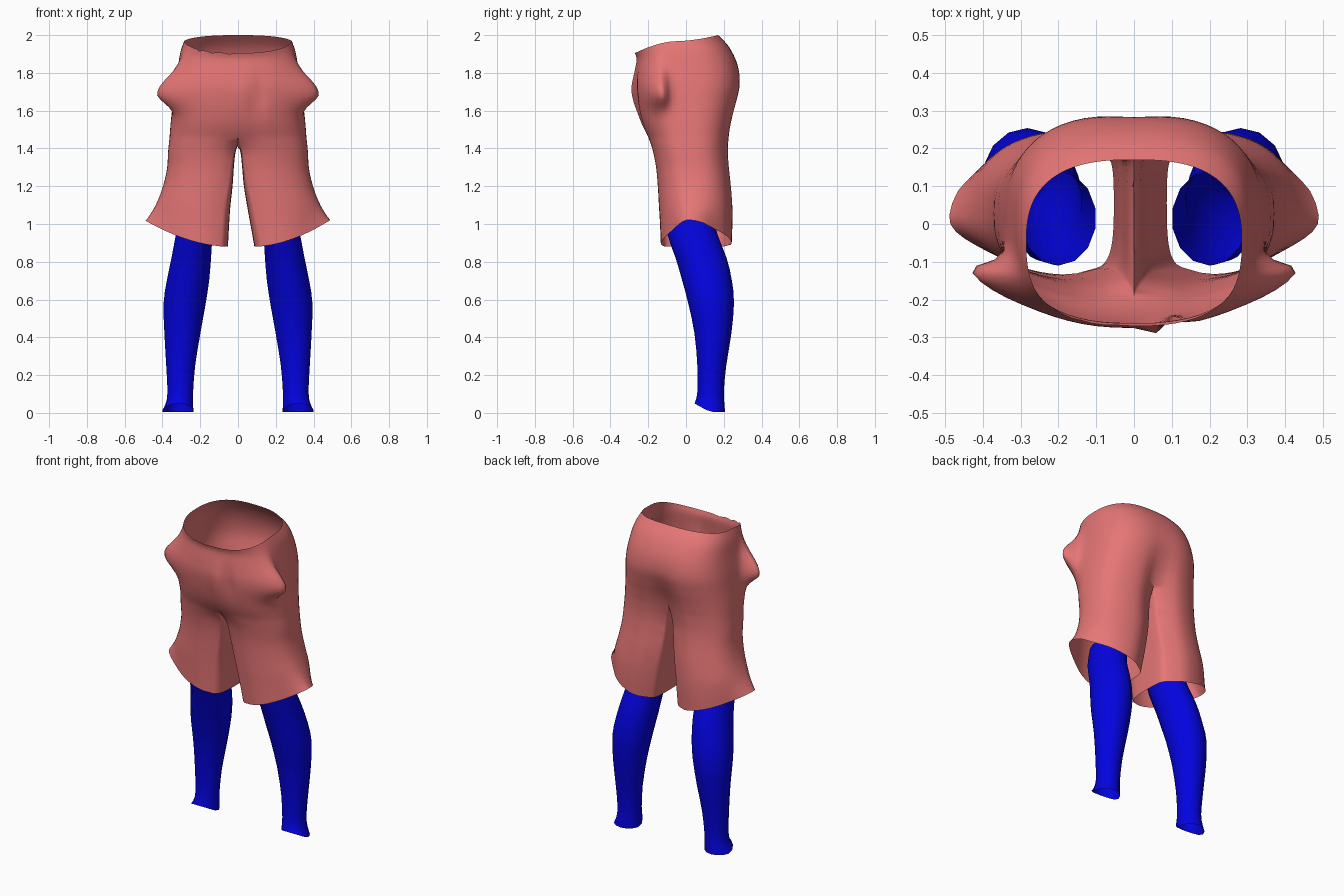
import bpy, bmesh
from math import sin, cos, pi, exp

cube = bpy.data.objects.get("Cube")
if cube:
    bpy.data.objects.remove(cube)


def material(name, rgb):
    m = bpy.data.materials.new(name)
    m.use_nodes = True
    m.diffuse_color = (*rgb, 1)
    m.node_tree.nodes["Principled BSDF"].inputs["Base Color"].default_value = (*rgb, 1)
    return m


def power(v, p):
    return (1 if v >= 0 else -1) * abs(v) ** p


def bell(v, centre, width):
    return exp(-((v - centre) / width) ** 2)


def smooth_rows(rows, steps):
    """Catmull-Rom rows between the given profile rows."""
    out = []
    for i in range(len(rows) - 1):
        four = [rows[max(0, min(len(rows) - 1, i + k))] for k in (-1, 0, 1, 2)]
        for s in range(steps):
            t = s / steps
            out.append([b + t / 2 * (c - a + t * (2 * a - 5 * b + 4 * c - d + t * (3 * b - a - 3 * c + d)))
                        for a, b, c, d in zip(*four)])
    return out + [list(rows[-1])]


def skin(bm, rings, closed):
    """Join rings of points with quads."""
    grid = [[bm.verts.new(p) for p in ring] for ring in rings]
    n = len(grid[0])
    for r, q in zip(grid, grid[1:]):
        for i in range(n if closed else n - 1):
            j = (i + 1) % n
            bm.faces.new((r[i], r[j], q[j], q[i]))


def finish(bm, name, mat, angle):
    bmesh.ops.remove_doubles(bm, verts=bm.verts, dist=0.0005)
    bmesh.ops.recalc_face_normals(bm, faces=bm.faces)
    mesh = bpy.data.meshes.new(name)
    bm.to_mesh(mesh)
    bm.free()
    mesh.materials.append(mat)
    obj = bpy.data.objects.new(name, mesh)
    bpy.context.collection.objects.link(obj)
    bpy.ops.object.select_all(action="DESELECT")
    obj.select_set(True)
    bpy.context.view_layer.objects.active = obj
    bpy.ops.object.shade_smooth_by_angle(angle=angle)


pink = material("salmon cloth", (0.79, 0.18, 0.18))
blue = material("blue leg", (0.001, 0.001, 0.74))

HALF = 32   # segments in half a ring
ROUND = 0.76

# Hips: front z, side z, back z, half width, front y, back y
hips = smooth_rows([
    (1.905, 1.968, 2.0, .285, -.27, .17),
    (1.87, 1.91, 1.935, .305, -.262, .23),
    (1.80, 1.82, 1.84, .32, -.27, .275),
    (1.72, 1.73, 1.74, .335, -.275, .29),
    (1.63, 1.64, 1.65, .345, -.262, .275),
    (1.54, 1.55, 1.57, .355, -.238, .255),
    (1.46, 1.465, 1.50, .362, -.205, .24)], 4)

# Trouser legs: z, inner x, outer x, front y, back y, roundness, hem lift, crotch sag, back rise
trousers = smooth_rows([
    (1.46, 0, .362, -.205, .24, 0, 0, .04, .04),
    (1.385, .014, .37, -.182, .23, .06, 0, .01, .015),
    (1.30, .022, .375, -.165, .235, .1, 0, 0, 0),
    (1.20, .03, .39, -.155, .245, .15, .007, 0, 0),
    (1.09, .045, .41, -.148, .252, .2, .025, 0, 0),
    (.985, .058, .415, -.142, .252, .22, .06, 0, 0),
    (.88, .07, .415, -.138, .248, .25, .098, 0, 0)], 3)


def fold(x, y, z, a, side, inner):
    """Puckered pockets, fly fold and rounded clefts between the legs."""
    spread = .48 if a < 1.1 else .17
    tall = .13 if z > 1.69 else .075
    pocket = bell(a, 1.1, spread) * bell(z, 1.69, tall)
    edge = bell(abs(x), inner, .08) * cos(a) ** 2
    if cos(a) > 0:
        fly = bell(z, 1.69, .1) * edge ** 0 * (cos(a) > .5)
        y += fly * (.025 * bell(x, .1, .025) - .018 * bell(x, .055, .03))
        y += .03 * edge * bell(max(z, 1.38), 1.38, .08)
    else:
        y -= .06 * edge * bell(max(z, 1.46), 1.46, .2)
    return x + side * .12 * pocket, y + .02 * pocket, z


def hip_ring(row, side):
    zf, zs, zb, w, yf, yb = row
    ring = []
    for i in range(HALF + 1):
        a = pi * i / HALF
        c = cos(a)
        s = sin(a) if 0 < i < HALF else 0
        ring.append(fold(side * w * s ** ROUND,
                         (yf + yb) / 2 - (yb - yf) / 2 * power(c, ROUND),
                         zs + ((zf if c > 0 else zb) - zs) * abs(c) ** 1.3, a, side, 0))
    return ring


def trouser_ring(row, side):
    z, xi, xo, yf, yb, b, lift, sag, rise = row
    xi += side * .17 * lift
    ring = []
    for i in range(2 * HALF):
        a = pi * i / HALF
        s = sin(a) if i % HALF else 0
        flat = xi + (xo - xi) * max(0, s) ** ROUND
        oval = (xi + xo) / 2 + (xo - xi) / 2 * power(s, .85)
        # the hem flares to a point at the side
        x = flat + (oval - flat) * b + .78 * lift * bell(a, 1.42, .4)
        y = (yf + yb) / 2 - (yb - yf) / 2 * power(cos(a), ROUND)
        h = z + lift * max(0, (x - xi) / (xo - xi)) ** 1.8 - sag * min(0, s) ** 2
        h += rise * max(0, -cos(a)) ** 1.3
        ring.append(fold(side * x, y, h, a, side, xi))
    return ring


# Shorts
bm = bmesh.new()
for side in (1, -1):
    skin(bm, [hip_ring(r, side) for r in hips], False)
    skin(bm, [trouser_ring(r, side) for r in trousers], True)
bmesh.ops.remove_doubles(bm, verts=bm.verts, dist=0.008)
finish(bm, "shorts", pink, 1.6)

# Lower legs: z, inner x, outer x, front y, back y, front rim lift
shin = smooth_rows([
    (1.08, .10, .30, -.11, .14, 0),
    (.95, .13, .33, -.10, .165, 0),
    (.82, .14, .355, -.055, .215, 0),
    (.70, .15, .38, -.02, .243, 0),
    (.58, .168, .397, .012, .254, 0),
    (.42, .197, .392, .045, .24, 0),
    (.25, .225, .382, .06, .213, 0),
    (.11, .236, .375, .06, .2, 0),
    (.045, .236, .385, .05, .204, .02),
    (.005, .234, .402, .045, .206, .045)], 2)
SIDES = 14
for side, name in ((1, "left_leg"), (-1, "right_leg")):
    bm = bmesh.new()
    rings = []
    for z, xi, xo, yf, yb, lift in shin:
        ring = []
        for i in range(SIDES):
            a = 2 * pi * i / SIDES
            ring.append((side * ((xi + xo) / 2 + (xo - xi) / 2 * sin(a)),
                         (yf + yb) / 2 - (yb - yf) / 2 * cos(a),
                         z + lift * max(0, cos(a))))
        rings.append(ring)
    skin(bm, rings, True)
    finish(bm, name, blue, .9)
